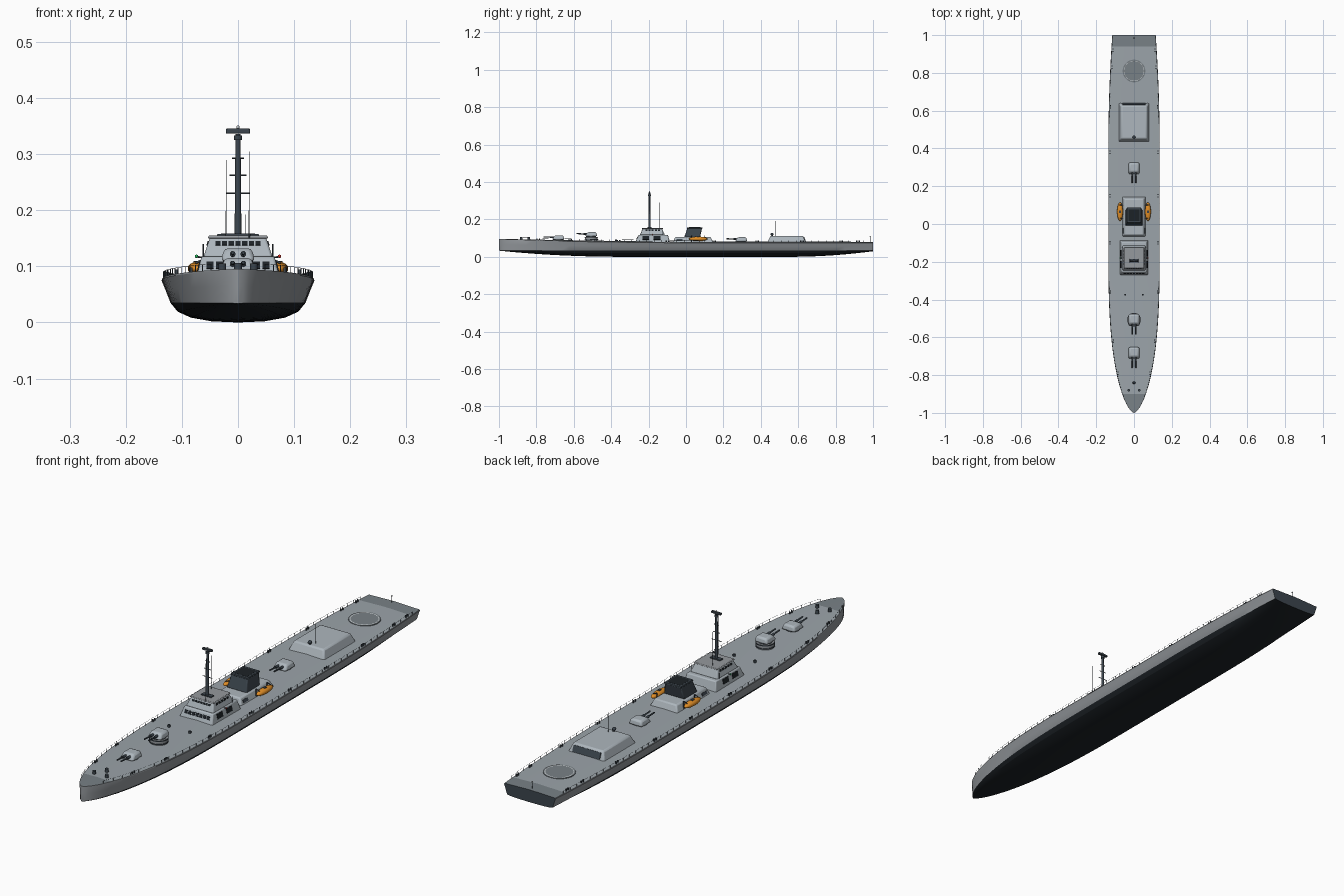
import bpy, bmesh, math
from mathutils import Vector

if "Cube" in bpy.data.objects:
    bpy.data.objects.remove(bpy.data.objects["Cube"])


def material(name, r, g, b):
    m = bpy.data.materials.new(name)
    m.diffuse_color = (r, g, b, 1)
    m.use_nodes = True
    m.node_tree.nodes["Principled BSDF"].inputs["Base Color"].default_value = m.diffuse_color
    return m


HULL = material("hull_grey", .30, .32, .34)
DECK = material("deck_grey", .33, .37, .40)
PATCH = material("patch_grey", .19, .22, .24)
LIGHT = material("house_grey", .42, .47, .51)
DARK = material("dark_grey", .045, .06, .075)
BLACK = material("bottom_black", .012, .016, .02)
ORANGE = material("orange", .75, .27, .02)
RED = material("red", .7, .03, .02)
GREEN = material("green", .02, .5, .12)
WHITE = material("marking", .6, .63, .65)


def finish(name, bm, mats, bevel=0, smooth=35):
    bmesh.ops.recalc_face_normals(bm, faces=bm.faces)
    me = bpy.data.meshes.new(name)
    bm.to_mesh(me)
    bm.free()
    ob = bpy.data.objects.new(name, me)
    bpy.context.collection.objects.link(ob)
    for m in mats if isinstance(mats, list) else [mats]:
        me.materials.append(m)
    if bevel:
        mod = ob.modifiers.new("bevel", 'BEVEL')
        mod.width, mod.segments = bevel, 2
    bpy.ops.object.select_all(action='DESELECT')
    bpy.context.view_layer.objects.active = ob
    ob.select_set(True)
    bpy.ops.object.shade_smooth_by_angle(angle=math.radians(smooth))
    return ob


def frustum(name, bottom, top, mat, bevel=.004, x=0):
    """Tapered box; bottom and top are (half width, y0, y1, z)."""
    bm = bmesh.new()
    rings = [[bm.verts.new((x + sx * h, y, z)) for sx, y in ((-1, a), (1, a), (1, b), (-1, b))]
             for h, a, b, z in (bottom, top)]
    for r in rings:
        bm.faces.new(r)
    for i in range(4):
        j = (i + 1) % 4
        bm.faces.new((rings[0][i], rings[0][j], rings[1][j], rings[1][i]))
    return finish(name, bm, mat, bevel)


def box(name, loc, size, mat, rot=(0, 0, 0), bevel=0):
    bm = bmesh.new()
    bmesh.ops.create_cube(bm, size=1)
    bmesh.ops.scale(bm, vec=size, verts=bm.verts)
    ob = finish(name, bm, mat, bevel)
    ob.location, ob.rotation_euler = loc, rot
    return ob


def rod(name, a, b, r, mat, r2=None, seg=12):
    a, b = Vector(a), Vector(b)
    bm = bmesh.new()
    bmesh.ops.create_cone(bm, cap_ends=True, segments=seg, radius1=r,
                          radius2=r if r2 is None else r2, depth=(b - a).length)
    ob = finish(name, bm, mat)
    ob.location = (a + b) / 2
    ob.rotation_euler = (b - a).to_track_quat('Z', 'Y').to_euler()
    return ob


def ball(name, loc, size, mat):
    bm = bmesh.new()
    bmesh.ops.create_uvsphere(bm, u_segments=16, v_segments=10, radius=1)
    bmesh.ops.scale(bm, vec=size, verts=bm.verts)
    ob = finish(name, bm, mat, smooth=60)
    ob.location = loc
    return ob


# Hull lines: half beam, sheer and keel along the length
def beam(y):
    if y < -.1:
        return .136 * max(0, 1 - ((-y - .1) / .9) ** 3) ** .636
    return .136 - .021 * (max(0, y - .4) / .6) ** 2


def sheer(y):
    return .077 + .018 * (max(0, .2 - y) / 1.2) ** 2


def keel(y):
    return .033 * (max(0, -y - .3) / .7) ** 2.2 + .03 * (max(0, y - .55) / .45) ** 2


# Hull lofted through stations, with bottom, sides, deck and transom
ys = [-1, -.995, -.985, -.97, -.95, -.925, -.9] + [-.9 + .046 * i for i in range(1, 41)] + [.97, 1]
WL = .035
bm = bmesh.new()
rings = []
for y in ys:
    h, k, s = max(beam(y), .0006), keel(y), sheer(y)
    half = [(f * h, k + t * (WL - k)) for f, t in ((.35, .06), (.62, .25), (.79, .55), (.885, 1))]
    half += [(.945 * h, (WL + s) / 2), (h, s - .003), (.99 * h, s)]
    pts = [(0, k)] + half + [(0, s + .004 * h / .136)] + [(-x, z) for x, z in reversed(half)]
    rings.append([bm.verts.new((x, y, z)) for x, z in pts])
n = len(rings[0])
for i in range(len(ys) - 1):
    for j in range(n):
        q = (j + 1) % n
        f = bm.faces.new((rings[i][j], rings[i][q], rings[i + 1][q], rings[i + 1][j]))
        if j < 4 or j >= n - 4:
            f.material_index = 1
        elif j in (7, 8):
            f.material_index = 3 if ys[i] < -.905 or ys[i] > .935 else 2
bm.faces.new(rings[0])
bm.faces.new(rings[-1]).material_index = 4
finish("hull", bm, [HULL, BLACK, DECK, PATCH, DARK], smooth=25)


# Deck railing: stanchions and a wire on each side
for side, tag in ((-1, "left"), (1, "right")):
    path = []
    for i in range(48):
        y = -.93 + i * .04
        p = Vector((side * (beam(y) - .003), y, sheer(y)))
        path.append(p + Vector((0, 0, .011)))
        rod(f"stanchion_{tag}_{i}", p, path[-1], .0009, DARK, seg=6)
    cu = bpy.data.curves.new(f"rail_{tag}", 'CURVE')
    cu.dimensions, cu.bevel_depth, cu.bevel_resolution = '3D', .0004, 0
    sp = cu.splines.new('POLY')
    sp.points.add(len(path) - 1)
    for pt, p in zip(sp.points, path):
        pt.co = (*p, 1)
    cu.materials.append(DARK)
    bpy.context.collection.objects.link(bpy.data.objects.new(f"rail_{tag}", cu))
    # Mooring bollards
    for i, y in enumerate((-.79, -.62, -.36, -.1, .15, .38, .62, .83, .92)):
        x = side * (beam(y) - .009)
        for d in (-.006, .006):
            rod(f"bollard_{tag}_{i}", (x, y + d, sheer(y) - .002), (x, y + d, sheer(y) + .009), .0032, DARK)
    rod(f"bow_bollard_{tag}", (side * .028, -.88, .09), (side * .028, -.88, .105), .007, DARK)
    rod(f"deck_vent_{tag}", (side * .047, -.375, .08), (side * .047, -.375, .093), .005, DARK)
rod("capstan", (0, -.84, .088), (0, -.84, .106), .008, DARK, .006)
rod("stern_staff", (0, .985, .076), (0, .985, .107), .0008, DARK, seg=6)
ball("stern_lamp", (0, .985, .108), (.003, .003, .003), WHITE)


# Twin gun turrets
def turret(name, y, z, raised=0):
    if raised:
        rod(name + "_barbette", (0, y, z - .003), (0, y, z + raised), .034, HULL, seg=32)
        for k in (.35, .95):
            rod(f"{name}_ring", (0, y, z + raised * k - .003), (0, y, z + raised * k), .0365, DARK, seg=32)
    z += raised
    rod(name + "_base", (0, y, z - .004), (0, y, z + .004), .027, DARK, seg=24)
    frustum(name + "_house", (.031, y - .033, y + .032, z + .003), (.024, y - .018, y + .027, z + .026), LIGHT, .007)
    for s in (-1, 1):
        rod(name + "_barrel", (s * .0095, y - .02, z + .015), (s * .0095, y - .078, z + .018), .003, DARK)
        rod(name + "_sleeve", (s * .0095, y - .02, z + .015), (s * .0095, y - .042, z + .0162), .005, DARK)


turret("forward_gun", -.683, sheer(-.683) + .002)
turret("raised_gun", -.507, sheer(-.507) + .002, .021)
turret("aft_gun", .295, sheer(.295) + .002)

# Bridge: lower house, upper house and roof
frustum("bridge_lower", (.075, -.272, -.085, .076), (.065, -.254, -.097, .118), LIGHT)
frustum("bridge_upper", (.062, -.247, -.113, .116), (.05, -.23, -.128, .152), LIGHT)
frustum("bridge_roof", (.054, -.235, -.123, .150), (.052, -.233, -.125, .155), HULL, .0015)
fa, sa = -math.atan2(.018, .042), -math.atan2(.01, .042)
for i in range(7):
    box("front_window", (-.0495 + .0165 * i, -.261, .102), (.0125, .003, .014), BLACK, (fa, 0, 0))
    box("upper_window", (-.036 + .012 * i, -.2352, .141), (.009, .003, .008), BLACK, (-.44, 0, 0))
for s in (-1, 1):
    for y in (-.215, -.155):
        box("side_window", (s * .0692, y, .101), (.003, .036, .020), BLACK, (0, s * sa, 0))
    for i in range(5):
        box("upper_side_window", (s * .0537, -.212 + .017 * i, .141), (.003, .011, .008), BLACK, (0, s * -.32, 0))
    # Navigation lights and wing posts
    rod("light_bracket", (s * .062, -.18, .116), (s * .074, -.18, .117), .0015, DARK)
    ball("navigation_light", (s * .074, -.18, .118), (.003, .003, .003), RED if s > 0 else GREEN)
    rod("wing_post", (s * .062, -.125, .114), (s * .062, -.125, .14), .0014, DARK)

# Mast with yards, radar bar and whip aerials
box("mast_foot", (0, -.195, .156), (.046, .02, .006), DARK, bevel=.001)
rod("mast", (0, -.195, .15), (0, -.195, .336), .0062, DARK, .0045, 16)
rod("mast_collar", (0, -.195, .325), (0, -.195, .333), .0075, DARK, seg=16)
for z, w in ((.23, .021), (.262, .015), (.293, .011)):
    rod("yard", (-w, -.195, z), (w, -.195, z), .0014, DARK, seg=8)
box("radar_bar", (0, -.195, .341), (.043, .01, .009), DARK, bevel=.002)
ball("masthead_lamp", (0, -.195, .348), (.003, .003, .003), WHITE)
for x, y, z0, z1 in ((.02, -.235, .15, .305), (-.021, -.14, .15, .29), (.013, .48, .105, .192)):
    rod("whip_aerial", (x, y, z0), (x, y, z1), .0011, DARK, .0007, 6)

# Midship house and raked funnel
frustum("midship_house", (.063, -.068, .145, .076), (.05, -.058, .132, .106), LIGHT, .005)
frustum("funnel", (.046, -.01, .075, .104), (.036, .008, .086, .154), DARK, .004)
frustum("funnel_cap", (.038, .006, .088, .152), (.037, .007, .087, .158), DARK, .0015)
frustum("funnel_opening", (.03, .016, .078, .156), (.03, .016, .078, .1585), BLACK, 0)

# Lifeboats on davits
for s in (-1, 1):
    ball("lifeboat", (s * .074, .065, .096), (.0155, .05, .012), ORANGE)
    box("lifeboat_hatch", (s * .074, .065, .107), (.011, .014, .005), DARK, bevel=.001)
    for y in (.03, .1):
        rod("davit_post", (s * .06, y, .078), (s * .06, y, .112), .002, DARK)
        rod("davit_arm", (s * .06, y, .112), (s * .076, y, .106), .002, DARK)
    box("house_vent", (s * .0575, -.035, .09), (.004, .03, .012), DARK, (0, -s * .41, 0))

# Hangar with stern door and roof director
frustum("hangar", (.083, .433, .642, .072), (.068, .452, .626, .112), LIGHT, .006)
box("hangar_door", (0, .6352, .093), (.122, .004, .026), DARK, (math.atan2(.016, .04), 0, 0))
rod("director_post", (0, .462, .108), (0, .462, .118), .004, DARK)
ball("director", (0, .46, .121), (.008, .008, .007), DARK)

# Landing circle
z = sheer(.81) + .004
rod("landing_pad", (0, .81, z - .004), (0, .81, z + .001), .06, PATCH, seg=48)
bpy.ops.mesh.primitive_torus_add(location=(0, .81, z + .0008), major_radius=.053, minor_radius=.0018,
                                 major_segments=48, minor_segments=6)
ring = bpy.context.object
ring.name = "landing_ring"
ring.scale.z = .4
ring.data.materials.append(WHITE)
